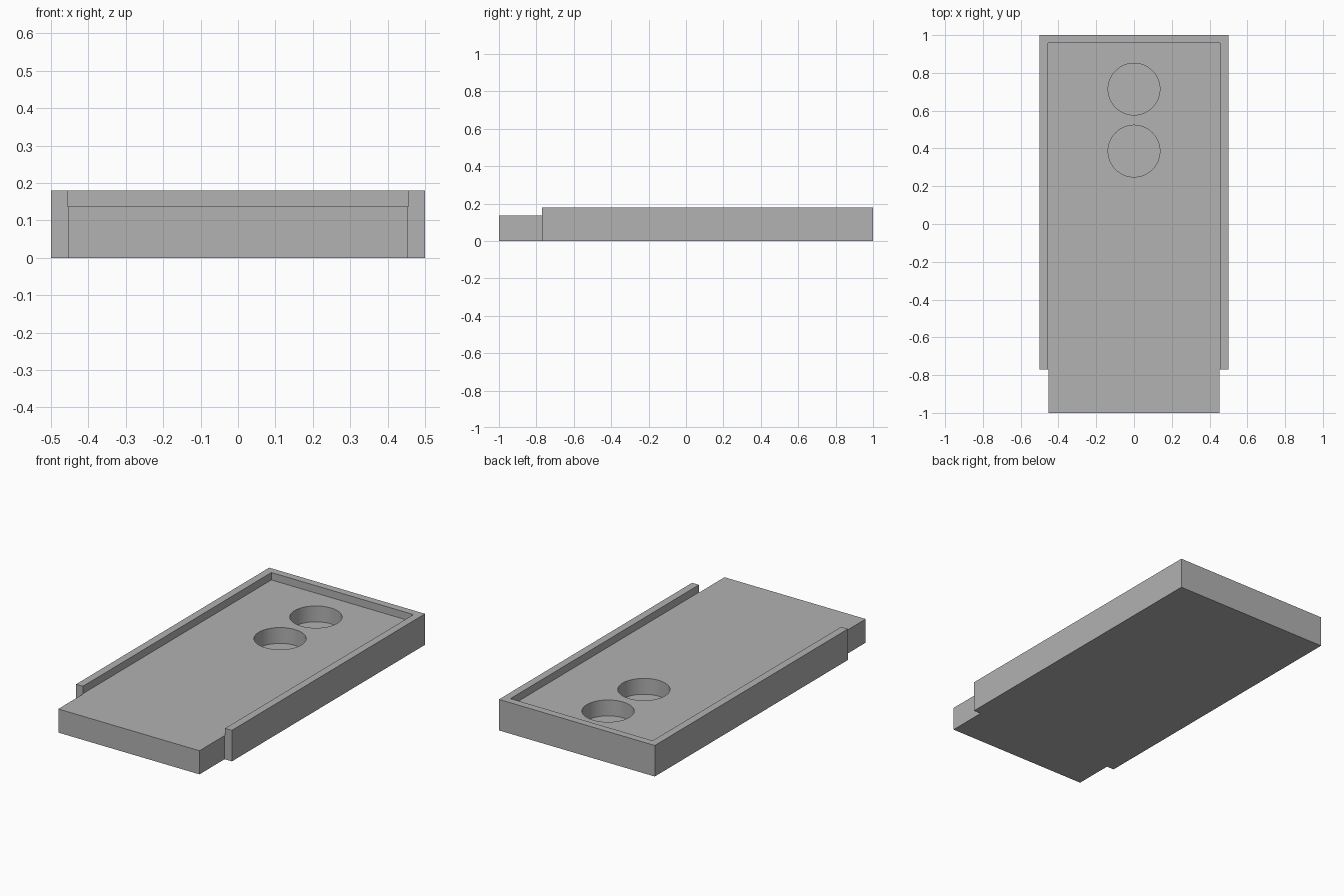
import bpy
import bmesh
import math

if "Cube" in bpy.data.objects:
    bpy.data.objects.remove(bpy.data.objects["Cube"], do_unlink=True)

HEIGHT, DECK, FLOOR = 0.18, 0.137, 0.045
HALF, INNER, TONGUE = 0.5, 0.456, 0.453
STEP_Y, BACK_INNER = -0.77, 0.957
POCKET_R, POCKET_YS = 0.137, (0.386, 0.714)

grey = bpy.data.materials.new("plain grey")
grey.use_nodes = True
colour = (0.445, 0.445, 0.445, 1)
grey.diffuse_color = colour
grey.node_tree.nodes["Principled BSDF"].inputs["Base Color"].default_value = colour


def prism(name, outline, z0, z1):
    """Closed solid made by extruding a flat outline upwards."""
    bm = bmesh.new()
    face = bm.faces.new([bm.verts.new((x, y, z0)) for x, y in outline])
    ext = bmesh.ops.extrude_face_region(bm, geom=[face], use_keep_orig=True)
    top = [v for v in ext["geom"] if isinstance(v, bmesh.types.BMVert)]
    bmesh.ops.translate(bm, vec=(0, 0, z1 - z0), verts=top)
    bmesh.ops.recalc_face_normals(bm, faces=bm.faces)
    mesh = bpy.data.meshes.new(name)
    bm.to_mesh(mesh)
    bm.free()
    mesh.materials.append(grey)
    obj = bpy.data.objects.new(name, mesh)
    bpy.context.collection.objects.link(obj)
    return obj


def circle(cy, r, n=64):
    return [(r * math.cos(i * math.tau / n), cy + r * math.sin(i * math.tau / n))
            for i in range(n)]


# Tray body with a narrower tongue at the front
half = [(TONGUE, -1), (TONGUE, STEP_Y), (HALF, STEP_Y), (HALF, 1)]
tray = prism("tray", half + [(-x, y) for x, y in reversed(half)], 0, HEIGHT)

# Open-fronted recess, then the two round pockets
recess = [(-INNER, -1.1), (INNER, -1.1), (INNER, BACK_INNER), (-INNER, BACK_INNER)]
cutters = [prism("recess_cutter", recess, DECK, 0.3)]
cutters += [prism("pocket_cutter", circle(y, POCKET_R), FLOOR, 0.25) for y in POCKET_YS]

bpy.context.view_layer.objects.active = tray
tray.select_set(True)
for cutter in cutters:
    mod = tray.modifiers.new("cut", "BOOLEAN")
    mod.operation = "DIFFERENCE"
    mod.solver = "EXACT"
    mod.object = cutter
    bpy.ops.object.modifier_apply(modifier=mod.name)
    bpy.data.objects.remove(cutter, do_unlink=True)

# Smooth pocket walls, crisp edges elsewhere
bpy.ops.object.shade_smooth_by_angle(angle=math.radians(30))
